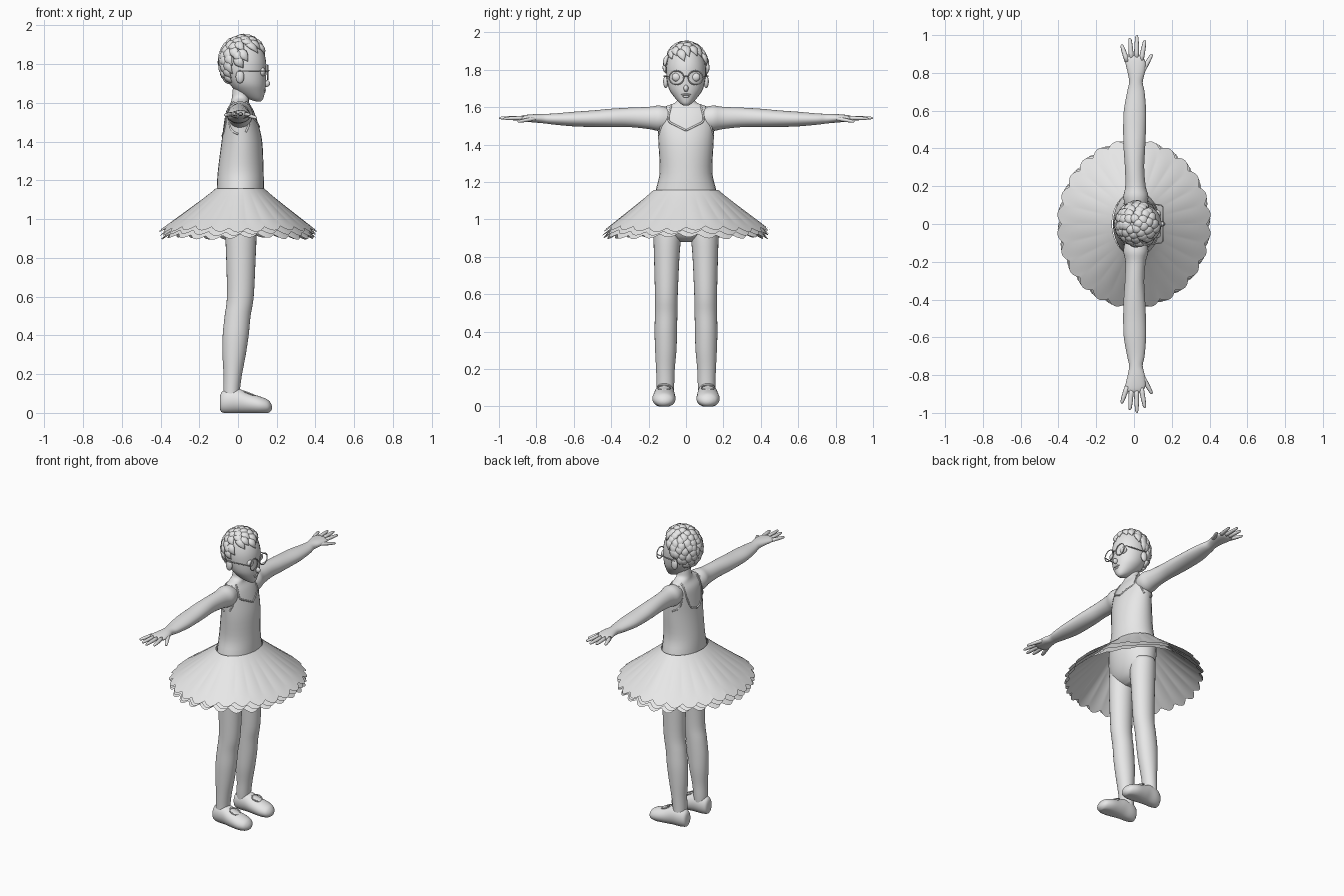
import bpy, bmesh, math, random
from math import sin, cos, pi
from mathutils import Vector, Matrix
from mathutils.bvhtree import BVHTree

if "Cube" in bpy.data.objects:
    bpy.data.objects.remove(bpy.data.objects["Cube"])
random.seed(4)

grey = bpy.data.materials.new("plain_grey")
grey.use_nodes = True
grey.diffuse_color = (0.8, 0.8, 0.8, 1)
grey.node_tree.nodes["Principled BSDF"].inputs["Base Color"].default_value = (0.8, 0.8, 0.8, 1)


def finish(bm, name, mirror=False):
    """Turn a bmesh into a smooth object, optionally mirrored left to right."""
    bmesh.ops.recalc_face_normals(bm, faces=bm.faces)
    for face in bm.faces:
        face.smooth = True
    mesh = bpy.data.meshes.new(name)
    bm.to_mesh(mesh)
    bm.free()
    mesh.materials.append(grey)
    obj = bpy.data.objects.new(name, mesh)
    bpy.context.collection.objects.link(obj)
    if mirror:
        mod = obj.modifiers.new("mirror", 'MIRROR')
        mod.use_axis = (False, True, False)
        mod.use_mirror_merge = False
    return obj


def spline(rows, steps=4):
    """Smooth interpolation through rows of numbers."""
    rows = [Vector(r) for r in rows]
    out = []
    for i in range(len(rows) - 1):
        a, b, c, d = rows[max(i - 1, 0)], rows[i], rows[i + 1], rows[min(i + 2, len(rows) - 1)]
        for k in range(steps):
            t = k / steps
            out.append(b + (c - a) * (t / 2) + (a * 2 - b * 5 + c * 4 - d) * (t * t / 2)
                       + (b * 3 - a - c * 3 + d) * (t ** 3 / 2))
    return out + [rows[-1]]


def skin(bm, rings):
    """Bridge rings of points and close both ends."""
    loops = [[bm.verts.new(p) for p in ring] for ring in rings]
    n = len(loops[0])
    for lo, hi in zip(loops, loops[1:]):
        for i in range(n):
            bm.faces.new((lo[i], lo[(i + 1) % n], hi[(i + 1) % n], hi[i]))
    bm.faces.new(loops[0])
    bm.faces.new(loops[-1])


def loft(name, axis, rows, mirror=False, n=28):
    """Rows hold: place on axis, two centre values, two radii."""
    bm = bmesh.new()
    rings = []
    for t, ca, cb, ra, rb in spline(rows):
        ring = []
        for i in range(n):
            p = [ca + ra * cos(2 * pi * i / n), cb + rb * sin(2 * pi * i / n)]
            p.insert(axis, t)
            p[2] = max(p[2], 0)
            ring.append(p)
        rings.append(ring)
    skin(bm, rings)
    return finish(bm, name, mirror)


def tube(bm, pts, radii, ups, flat=1, n=8):
    """Sweep an oval along points; ups gives the thin direction."""
    rings = []
    for i, p in enumerate(pts):
        along = (pts[min(i + 1, len(pts) - 1)] - pts[max(i - 1, 0)]).normalized()
        side = along.cross(ups[i]).normalized()
        up = side.cross(along)
        rings.append([p + side * cos(2 * pi * k / n) * radii[i] + up * sin(2 * pi * k / n) * radii[i] * flat
                      for k in range(n)])
    skin(bm, rings)


def ball(name, centre, size, mirror=False):
    bm = bmesh.new()
    bmesh.ops.create_uvsphere(bm, u_segments=20, v_segments=12, radius=1,
                              matrix=Matrix.Translation(centre) @ Matrix.Diagonal((*size, 1)))
    return finish(bm, name, mirror)


X, Y, Z = 0, 1, 2

# Torso with hips and neck
torso = loft("torso", Z, [
    (.88, .015, 0, .03, .05), (.91, .015, 0, .07, .12), (.97, .015, 0, .1, .165), (1.06, .012, 0, .122, .175),
    (1.15, .012, 0, .122, .163), (1.25, .014, 0, .118, .141), (1.4, .02, 0, .105, .147),
    (1.5, .015, 0, .087, .152), (1.56, .01, 0, .07, .148), (1.6, .01, 0, .048, .115),
    (1.625, .012, 0, .044, .056), (1.66, .015, 0, .043, .045), (1.72, .02, 0, .043, .045)])

# Legs and slippers
loft("legs", Z, [
    (1, .012, .095, .08, .08), (.9, .015, .1, .08, .074), (.8, .015, .103, .076, .068),
    (.6, .012, .105, .069, .061), (.5, -.002, .106, .067, .06), (.4, -.012, .108, .067, .06),
    (.3, -.02, .108, .06, .057), (.2, -.027, .11, .048, .05), (.12, -.033, .11, .043, .047),
    (.06, -.035, .112, .04, .045)], True)
loft("slippers", X, [
    (-.094, .113, .05, .015, .02), (-.086, .113, .055, .036, .05), (-.05, .114, .062, .05, .064),
    (0, .115, .062, .054, .064), (.05, .117, .05, .059, .054), (.11, .118, .04, .062, .046),
    (.15, .117, .034, .05, .036), (.168, .116, .03, .03, .022), (.175, .116, .028, .01, .008)], True)
bm = bmesh.new()
opening = [Vector((.06 + .03 * cos(a), .117 + .034 * sin(a), .1 - .012 * cos(a)))
           for a in [2 * pi * i / 20 for i in range(21)]]
tube(bm, opening, [.004] * 21, [Vector((0, 0, 1))] * 21)
finish(bm, "slipper_openings", True)

# Arms and fingers
loft("arms", Y, [
    (.07, .01, 1.535, .05, .055), (.14, .01, 1.54, .066, .068), (.2, .008, 1.542, .054, .059),
    (.3, .003, 1.545, .051, .052), (.4, .002, 1.542, .057, .049), (.5, .003, 1.538, .06, .044),
    (.6, .005, 1.536, .059, .039), (.7, .01, 1.536, .046, .03), (.75, .01, 1.538, .036, .026),
    (.8, .012, 1.54, .045, .023), (.85, .008, 1.54, .053, .019), (.88, .004, 1.54, .047, .014),
    (.892, .004, 1.54, .03, .006)], True)
bm = bmesh.new()
for x0, y0, x1, y1, drop in [(-.036, .86, -.066, .95, .005), (-.013, .87, -.022, .985, 0),
                             (.013, .87, .015, 1, 0), (.037, .86, .058, .975, .003),
                             (.035, .79, .096, .9, .02)]:
    a, b = Vector((x0, y0, 1.542)), Vector((x1, y1, 1.542 - drop))
    tube(bm, [a.lerp(b, t) for t in (0, .3, .6, .9, .97, 1)], [.013, .013, .012, .009, .006, .002],
         [Vector((0, 0, 1))] * 6, .85, 10)
finish(bm, "fingers", True)

# Layered, pleated skirt
PLEATS, SIDES, ROWS = 26, 312, 12
for layer in range(3):
    bm = bmesh.new()
    grid = []
    for j in range(ROWS + 1):
        t = j / ROWS
        row = []
        for i in range(SIDES):
            a = 2 * pi * i / SIDES
            scallop = abs(sin(PLEATS * a / 2 + layer * .6)) - .5
            fold = .012 * sin(5 * a + layer) * t
            grow = t * (1 + scallop * .09 * t) - layer * .012 * t
            z = 1.158 - .21 * t ** .95 - layer * (.004 + .015 * t) - scallop * .02 * t ** 3 + fold * .5
            row.append(bm.verts.new(((.126 + .27 * grow) * cos(a) + .01 * (1 - t),
                                     (.172 + .265 * grow) * sin(a), z)))
        grid.append(row)
    for lo, hi in zip(grid, grid[1:]):
        for i in range(SIDES):
            k = (i + 1) % SIDES
            bm.faces.new((lo[i], hi[i], hi[k], lo[k]))
    finish(bm, ("skirt_top", "skirt_middle", "skirt_lining")[layer])

# Raised neckline, strap and armhole edges laid on the torso
surface = BVHTree.FromObject(torso, bpy.context.evaluated_depsgraph_get())
bm = bmesh.new()
for side, path in [(1, [(.08, 1.605), (.093, 1.53), (.05, 1.5), (0, 1.475)]),
                   (1, [(.108, 1.6), (.12, 1.54), (.138, 1.48), (.146, 1.45)]),
                   (-1, [(.08, 1.605), (.075, 1.52), (.05, 1.45), (0, 1.43)]),
                   (-1, [(.106, 1.6), (.105, 1.53), (.12, 1.47), (.146, 1.44)])]:
    hits = [surface.ray_cast(Vector((side, y, z)), Vector((-side, 0, 0)))[0] for y, z in spline(path, 6)]
    hits = [h for h in hits if h]
    tube(bm, hits, [.005] * len(hits), [Vector((1, 0, 0))] * len(hits))
finish(bm, "leotard_edges", True)

# Head and face
loft("head", Z, [
    (1.608, .105, 0, .012, .012), (1.622, .09, 0, .04, .034), (1.66, .065, 0, .074, .068),
    (1.7, .05, 0, .094, .092), (1.76, .036, 0, .11, .104), (1.82, .03, 0, .114, .105),
    (1.88, .026, 0, .1, .09), (1.92, .025, 0, .07, .06), (1.936, .025, 0, .02, .02)])
ball("nose", (.146, 0, 1.7), (.02, .013, .018))
ball("upper_lip", (.135, 0, 1.667), (.01, .026, .006))
ball("lower_lip", (.132, 0, 1.657), (.01, .02, .007))
ball("eyes", (.126, .05, 1.76), (.016, .026, .023), True)
ball("ears", (.01, .108, 1.735), (.022, .014, .034), True)

# Glasses: rims, bridge and temples
bm = bmesh.new()
rim = [Vector((.154, .051 + .039 * cos(a), 1.757 + .037 * sin(a)))
       for a in [2 * pi * i / 28 for i in range(29)]]
bridge = [Vector((.154, .012, 1.762)), Vector((.16, 0, 1.767)), Vector((.154, -.012, 1.762))]
temple = [Vector((.154, .09, 1.762)), Vector((.145, .1, 1.765)), Vector((0, .118, 1.765))]
for path in (rim, bridge, temple):
    up = Vector((1, 0, 0)) if path is rim else Vector((0, 0, 1))
    tube(bm, path, [.0032] * len(path), [up] * len(path))
finish(bm, "glasses", True)

# Hair: rows of overlapping tapered locks swirling out from the crown
middle = Vector((.025, 0, 1.81))
tilt = Matrix.Rotation(-.3, 3, 'Y')
bm = bmesh.new()
for row in range(9):
    polar = .08 + row * .24
    count = int(5 + 15 * sin(polar))
    for i in range(count):
        turn = 2 * pi * (i + .5 * (row % 2)) / count + random.uniform(-.1, .1)
        reach = random.uniform(.5, .65)
        pts, ups = [], []
        for k in range(7):
            t = k / 6
            th, az = polar + reach * t, turn + .4 * t * max(0, 1 - polar * .4)
            d = tilt @ Vector((sin(th) * cos(az), sin(th) * sin(az), cos(th)))
            lift = 1 + .05 * sin(pi * t) + .03 * t + .05 * max(0, d.x) * max(0, d.z)
            pts.append(middle + Vector((d.x * .112, d.y * .108, d.z * .127)) * lift)
            ups.append(d)
        tip = pts[-1]
        over_face = tip.x > .055 and tip.z < 1.845
        over_ear = tip.x > -.015 and tip.z < 1.765
        if over_face or over_ear or tip.z < 1.66:
            continue
        widths = [.021 * (.25 + sin(pi * min(1, .15 + t * .85)) ** .8) * (1 - .9 * t ** 4)
                  for t in [k / 6 for k in range(7)]]
        tube(bm, pts, widths, ups, .5, 8)
finish(bm, "hair_locks")
